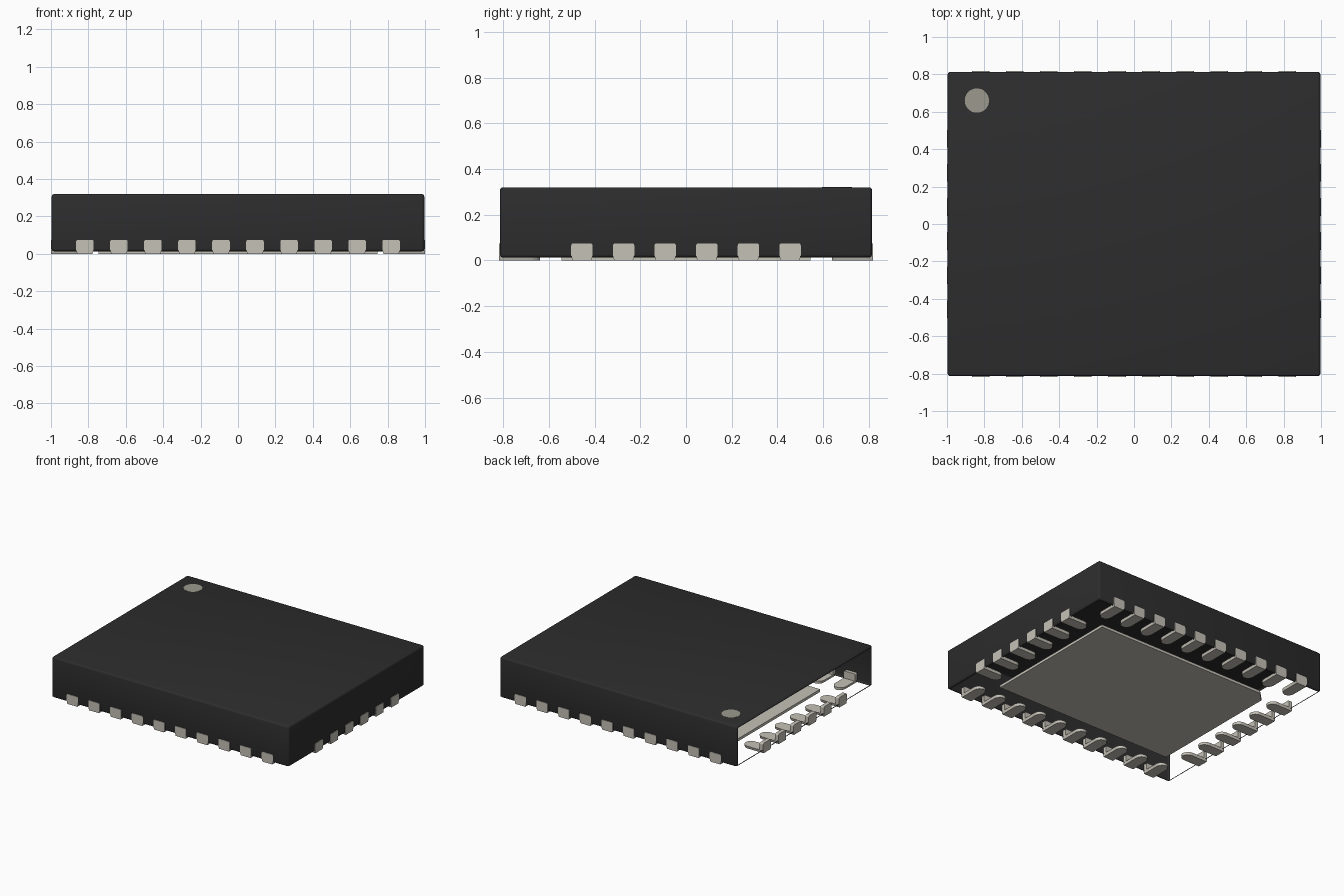
import bpy, bmesh, math
from mathutils import Matrix, Vector

if "Cube" in bpy.data.objects:
    bpy.data.objects.remove(bpy.data.objects["Cube"], do_unlink=True)


def material(name, rgb):
    """Flat material from 0-255 display values, stored as linear."""
    lin = [((c / 255 + 0.055) / 1.055) ** 2.4 for c in rgb] + [1.0]
    m = bpy.data.materials.new(name)
    m.use_nodes = True
    m.diffuse_color = lin
    bsdf = m.node_tree.nodes["Principled BSDF"]
    bsdf.inputs["Base Color"].default_value = lin
    bsdf.inputs["Roughness"].default_value = 0.6
    return m


BLACK = material("black plastic", (46, 45, 45))
METAL = material("pale metal", (196, 193, 182))
MARK = material("grey marker", (156, 154, 141))


def make_mesh(bm, name, mat):
    bmesh.ops.recalc_face_normals(bm, faces=bm.faces)
    me = bpy.data.meshes.new(name)
    bm.to_mesh(me)
    bm.free()
    me.materials.append(mat)
    return me


def add_object(name, me, matrix=Matrix()):
    ob = bpy.data.objects.new(name, me)
    bpy.context.collection.objects.link(ob)
    ob.matrix_world = matrix
    return ob


def add_box(bm, x0, x1, y0, y1, z0, z1):
    size = Vector((x1 - x0, y1 - y0, z1 - z0))
    mid = Vector((x0 + x1, y0 + y1, z0 + z1)) / 2
    mat = Matrix.Translation(mid) @ Matrix.Diagonal((*size, 1))
    return bmesh.ops.create_cube(bm, size=1, matrix=mat)["verts"]


def add_prism(bm, outline, z0, z1):
    face = bm.faces.new([bm.verts.new((x, y, z0)) for x, y in outline])
    ext = bmesh.ops.extrude_face_region(bm, geom=[face], use_keep_orig=True)
    for v in ext["geom"]:
        if isinstance(v, bmesh.types.BMVert):
            v.co.z = z1


BODY_X, BODY_Y, BODY_Z0, BODY_Z1 = 0.996, 0.814, 0.013, 0.32

# Body: rounded shell, open underneath and on the -x side
bm = bmesh.new()
add_box(bm, -BODY_X, BODY_X, -BODY_Y, BODY_Y, BODY_Z0, BODY_Z1)
bmesh.ops.bevel(bm, geom=bm.edges[:], offset=0.014, segments=3, profile=0.5,
                affect='EDGES')
bmesh.ops.recalc_face_normals(bm, faces=bm.faces)
openings = [f for f in bm.faces if f.calc_area() > 0.2
            and (f.normal.z < -0.99 or f.normal.x < -0.99)]
bmesh.ops.delete(bm, geom=openings, context='FACES')
body = add_object("body_shell", make_mesh(bm, "body_shell", BLACK))

# Pin one marker: thin disc on the top
bm = bmesh.new()
bmesh.ops.create_cone(bm, cap_ends=True, segments=40, radius1=0.065,
                      radius2=0.065, depth=0.002,
                      matrix=Matrix.Translation((-0.84, 0.66, BODY_Z1)))
add_object("pin_one_marker", make_mesh(bm, "pin_one_marker", MARK))

# Centre pad with one clipped corner
bm = bmesh.new()
PX, PY, CLIP = 0.745, 0.545, 0.07
add_prism(bm, [(-PX, -PY), (PX, -PY), (PX, PY), (-PX + CLIP, PY),
               (-PX, PY - CLIP)], 0.0, 0.02)
add_object("centre_pad", make_mesh(bm, "centre_pad", METAL))

# Pin: outer end at y = 0, reaching inward along +y with a round end
W, LENGTH, HEIGHT, FOOT = 0.047, 0.18, 0.075, 0.02
bm = bmesh.new()
outline = [(-W, 0.0), (W, 0.0)]
for i in range(13):
    a = math.pi * i / 12
    outline.append((W * math.cos(a), LENGTH - W + W * math.sin(a)))
add_prism(bm, outline, 0.0, FOOT)
# taper the underside of the foot
for v in bm.verts:
    if v.co.z < 0.001:
        v.co.x *= 0.88
# upright outer end with rounded upper corners
r = 0.01
end = [(-W, FOOT), (W, FOOT)]
for cx, start in ((W - r, 0), (-W + r, 90)):
    for i in range(4):
        a = math.radians(start + 30 * i)
        end.append((cx + r * math.cos(a), HEIGHT - r + r * math.sin(a)))
front = [bm.verts.new((x, 0.0, z)) for x, z in end]
ext = bmesh.ops.extrude_face_region(bm, geom=[bm.faces.new(front)],
                                    use_keep_orig=True)
for v in ext["geom"]:
    if isinstance(v, bmesh.types.BMVert):
        v.co.y = 0.03
pin_mesh = make_mesh(bm, "pin", METAL)

# Rows of pins round the four sides
PITCH = 0.182
for name, angle, reach, count in (("front", 0, 0.818, 10), ("left", 90, 1.0, 6),
                                  ("back", 180, 0.818, 10), ("right", 270, 1.0, 6)):
    turn = Matrix.Rotation(math.radians(angle), 4, 'Z')
    for i in range(count):
        x = (i - (count - 1) / 2) * PITCH
        add_object(f"{name}_pin_{i + 1}", pin_mesh,
                   turn @ Matrix.Translation((x, -reach, 0)))

# Smooth shading with sharp edges kept
bpy.ops.object.select_all(action='DESELECT')
body.select_set(True)
bpy.context.view_layer.objects.active = body
bpy.ops.object.shade_smooth_by_angle(angle=math.radians(35))
